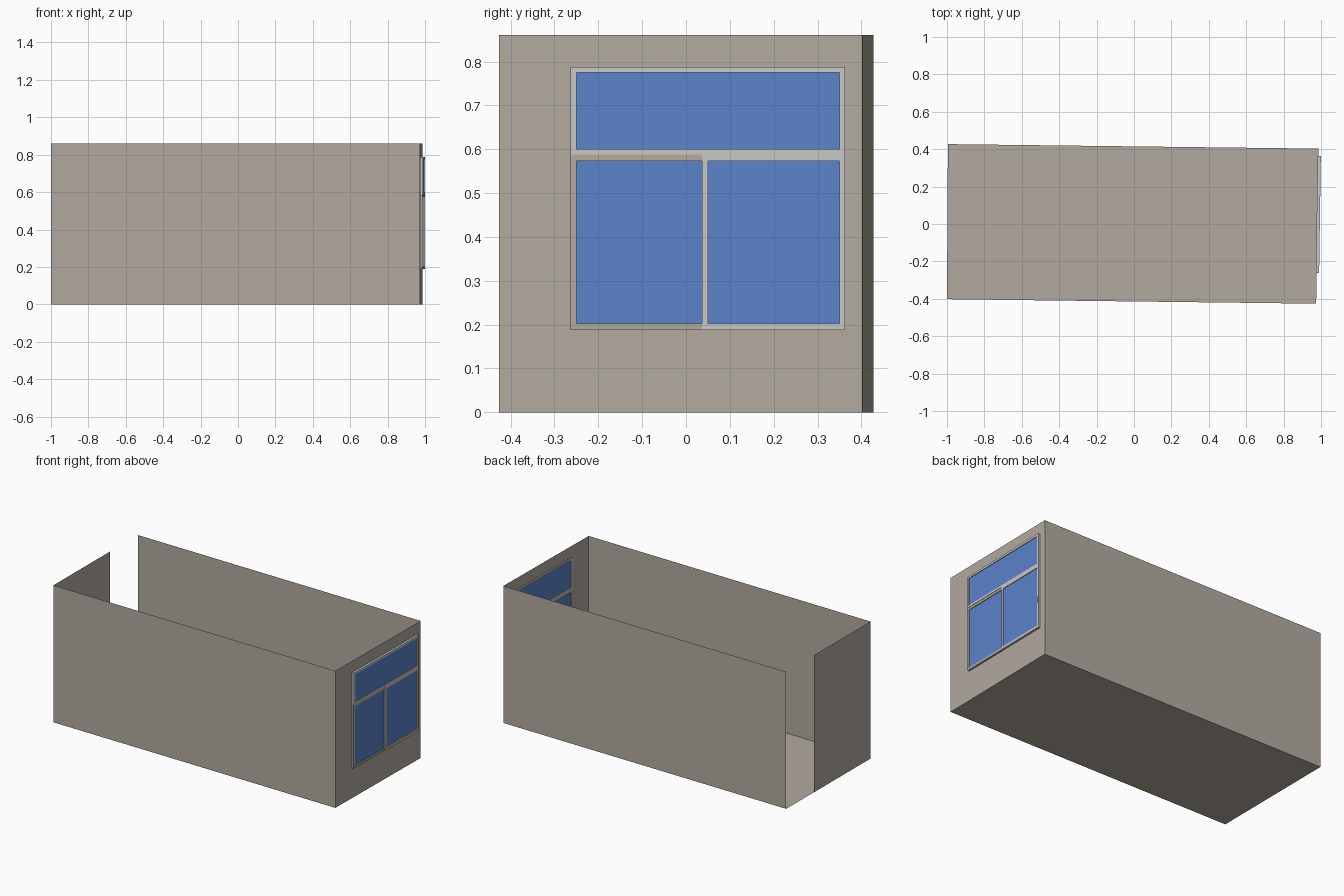
import bpy, bmesh
from mathutils import Vector

if "Cube" in bpy.data.objects:
    bpy.data.objects.remove(bpy.data.objects["Cube"])

def mat(name, rgb):
    m = bpy.data.materials.new(name)
    lin = [((c / 255 + 0.055) / 1.055) ** 2.4 for c in rgb]
    m.diffuse_color = (*lin, 1)
    m.use_nodes = True
    m.node_tree.nodes["Principled BSDF"].inputs["Base Color"].default_value = m.diffuse_color
    return m

WALL = mat("warm_grey_wall", (178, 170, 160))
FRAME = mat("light_grey_frame", (200, 200, 200))
GLASS = mat("blue_glass", (92, 131, 203))

H = 0.86
# room corners on the floor (room is turned slightly about z)
FL, FR = Vector((-1.0, -0.402, 0)), Vector((0.974, -0.426, 0))
BR, BL = Vector((0.986, 0.403, 0)), Vector((-0.995, 0.427, 0))
UP = Vector((0, 0, H))

def mesh_object(name, verts, faces, material):
    me = bpy.data.meshes.new(name)
    me.from_pydata([tuple(v) for v in verts], [], faces)
    me.materials.append(material)
    ob = bpy.data.objects.new(name, me)
    bpy.context.collection.objects.link(ob)
    return ob

def wall(name, a, b):
    return mesh_object(name, [a, b, b + UP, a + UP], [(0, 1, 2, 3)], WALL)

def on_wall(y, z, out=0.0):
    """Point on the right-hand wall at y, z, pushed outwards."""
    p = FR.lerp(BR, (y - FR.y) / (BR.y - FR.y))
    return Vector((p.x + out, y, z))

def bar(name, y0, y1, z0, z1, inner, outer, material):
    v = [on_wall(y, z, o) for o in (inner, outer)
         for y, z in ((y0, z0), (y1, z0), (y1, z1), (y0, z1))]
    f = [(3, 2, 1, 0), (4, 5, 6, 7), (0, 1, 5, 4),
         (1, 2, 6, 5), (2, 3, 7, 6), (3, 0, 4, 7)]
    return mesh_object(name, v, f, material)

# floor and solid walls; the left wall stops short to leave a doorway
mesh_object("floor", [FL, FR, BR, BL], [(0, 1, 2, 3)], WALL)
wall("front_wall", FL, FR)
wall("back_wall", BR, BL)
wall("left_wall", FL.lerp(BL, 0.67), FL)

# right wall with the window opening
Y0, Y1, Z0, Z1 = -0.263, 0.363, 0.188, 0.788
outer = [FR, BR, BR + UP, FR + UP]
hole = [on_wall(y, z) for y, z in ((Y0, Z0), (Y1, Z0), (Y1, Z1), (Y0, Z1))]
mesh_object("right_wall", outer + hole,
            [(i, (i + 1) % 4, 4 + (i + 1) % 4, 4 + i) for i in range(4)], WALL)

def sash(name, y0, y1, z0, z1, left, right, bottom, top, outer, material):
    """Four frame bars of given widths around one pane."""
    inner = -0.004
    bar(name + "_bottom", y0, y1, z0, z0 + bottom, inner, outer, material)
    bar(name + "_top", y0, y1, z1 - top, z1, inner, outer, material)
    if left:
        bar(name + "_left", y0, y0 + left, z0 + bottom, z1 - top, inner, outer, material)
    if right:
        bar(name + "_right", y1 - right, y1, z0 + bottom, z1 - top, inner, outer, material)
    bar(name + "_glass", y0 + left, y1 - right, z0 + bottom, z1 - top,
        0.002, outer - 0.004, GLASS)

# top light, fixed right sash and set-back left sash
W = 0.013
sash("top_window", Y0, Y1, 0.588, Z1, W, W, W, W, 0.0135, FRAME)
sash("right_window", 0.037, Y1, Z0, 0.588, W, W, 0.015, 0.015, 0.0135, FRAME)
sash("left_window", Y0, 0.037, Z0, 0.588, W, 0, 0.015, 0.015, 0.011, WALL)

# slim window handle
bar("window_handle", 0.356, 0.358, 0.345, 0.385, 0.0135, 0.0145, FRAME)
